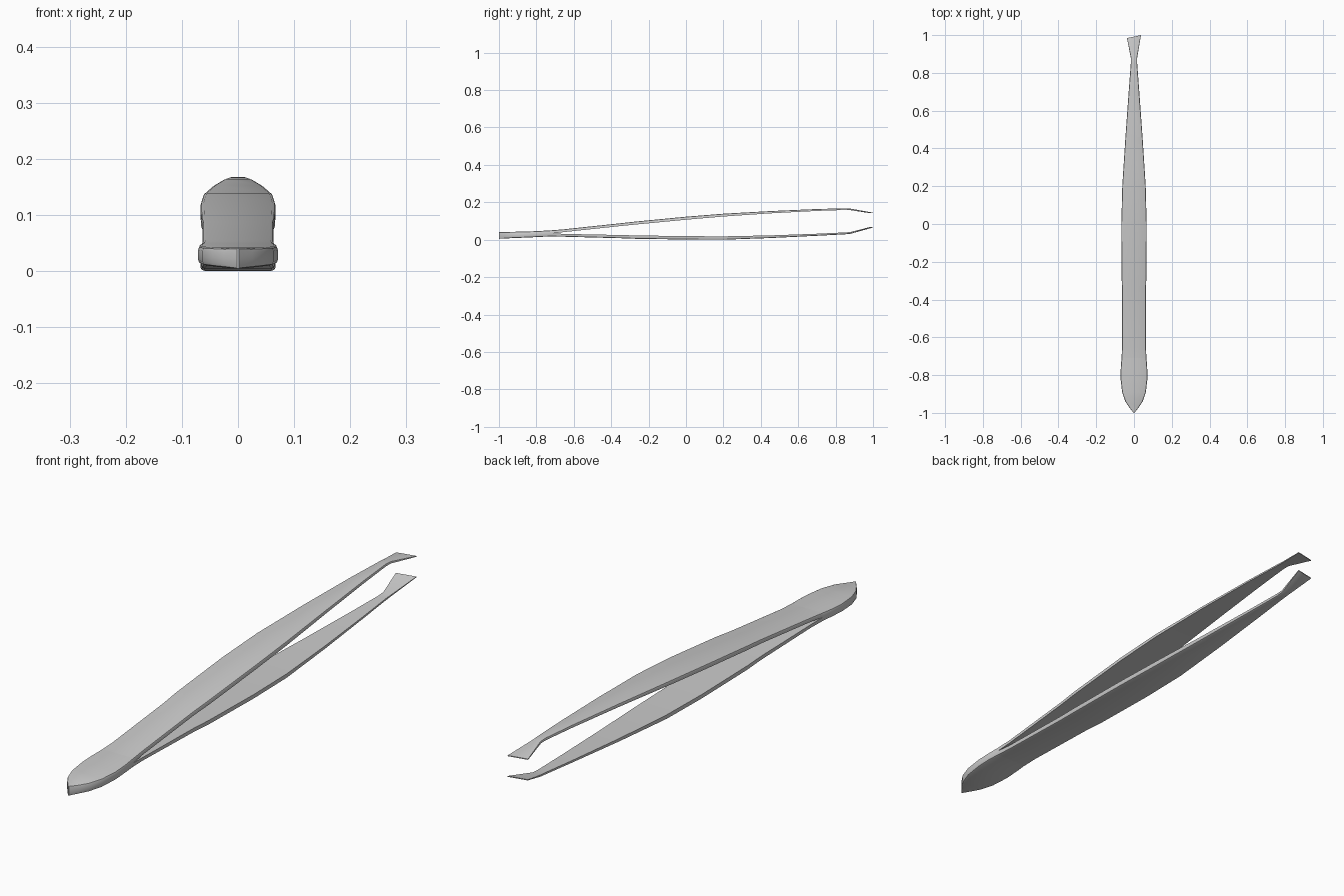
import bpy, bmesh

if "Cube" in bpy.data.objects:
    bpy.data.objects.remove(bpy.data.objects["Cube"])


def half_section(w, inner, outer, r):
    """Right-to-left run of points over one rounded outer face."""
    r = min(r, w * 0.5)
    d = r if outer > inner else -r
    side = [(w, inner), (w, outer - d), (w - 0.3 * r, outer - 0.3 * d), (w - r, outer)]
    return side + [(-x, z) for x, z in reversed(side)]


def loft(name, rings, cap_start, cap_end):
    bm = bmesh.new()
    loops = [[bm.verts.new(p) for p in ring] for ring in rings]
    n = len(loops[0])
    for a, b in zip(loops, loops[1:]):
        for i in range(n):
            j = (i + 1) % n
            bm.faces.new((a[i], a[j], b[j], b[i]))
    if cap_start:
        bm.faces.new(loops[0])
    if cap_end:
        bm.faces.new(loops[-1])
    bmesh.ops.recalc_face_normals(bm, faces=bm.faces)
    me = bpy.data.meshes.new(name)
    bm.to_mesh(me)
    bm.free()
    ob = bpy.data.objects.new(name, me)
    bpy.context.collection.objects.link(ob)
    bpy.ops.object.select_all(action='DESELECT')
    ob.select_set(True)
    bpy.context.view_layer.objects.active = ob
    bpy.ops.object.shade_smooth_by_angle(angle=0.6)
    return ob


# Joined handle: y, half width, bottom z, middle z, top z
handle = [
    (-1.0, 0.002, 0.005, 0.022, 0.040),
    (-0.97, 0.026, 0.006, 0.023, 0.041),
    (-0.94, 0.046, 0.008, 0.024, 0.042),
    (-0.89, 0.063, 0.010, 0.026, 0.043),
    (-0.82, 0.071, 0.013, 0.029, 0.045),
    (-0.76, 0.070, 0.016, 0.032, 0.048),
    (-0.71, 0.066, 0.017, 0.034, 0.051),
]
rings = []
for y, w, lo, mid, hi in handle:
    upper = half_section(w, mid, hi, 0.007)
    lower = half_section(w, mid, lo, 0.007)[::-1]
    rings.append([(x, y, z) for x, z in upper + lower[1:-1]])
loft("handle", rings, True, False)

# Arms: y, half width, upper arm (inner, outer), lower arm (inner, outer)
arms = [
    (-0.71, 0.066, (0.034, 0.051), (0.034, 0.017)),
    (-0.65, 0.063, (0.041, 0.056), (0.031, 0.016)),
    (-0.35, 0.063, (0.073, 0.088), (0.025, 0.008)),
    (-0.27, 0.066, (0.081, 0.097), (0.023, 0.005)),
    (0.0, 0.067, (0.107, 0.123), (0.019, 0.001)),
    (0.2, 0.062, (0.124, 0.139), (0.018, 0.000)),
    (0.45, 0.046, (0.141, 0.153), (0.023, 0.009)),
    (0.7, 0.028, (0.154, 0.164), (0.032, 0.021)),
    (0.85, 0.017, (0.159, 0.168), (0.039, 0.029)),
    (0.88, 0.017, (0.158, 0.166), (0.041, 0.032)),
    (0.992, 0.037, (0.142, 0.145), (0.068, 0.065)),
]
for k, name in ((2, "upper_arm"), (3, "lower_arm")):
    rings = []
    for s in arms:
        y, w = s[:2]
        # slanted cut at the gripping tip
        slant = 0.21 if y > 0.9 else 0.0
        r = 0.001 if y > 0.9 else 0.006
        rings.append([(x, y + slant * x, z) for x, z in half_section(w, *s[k], r)])
    loft(name, rings, False, True)
